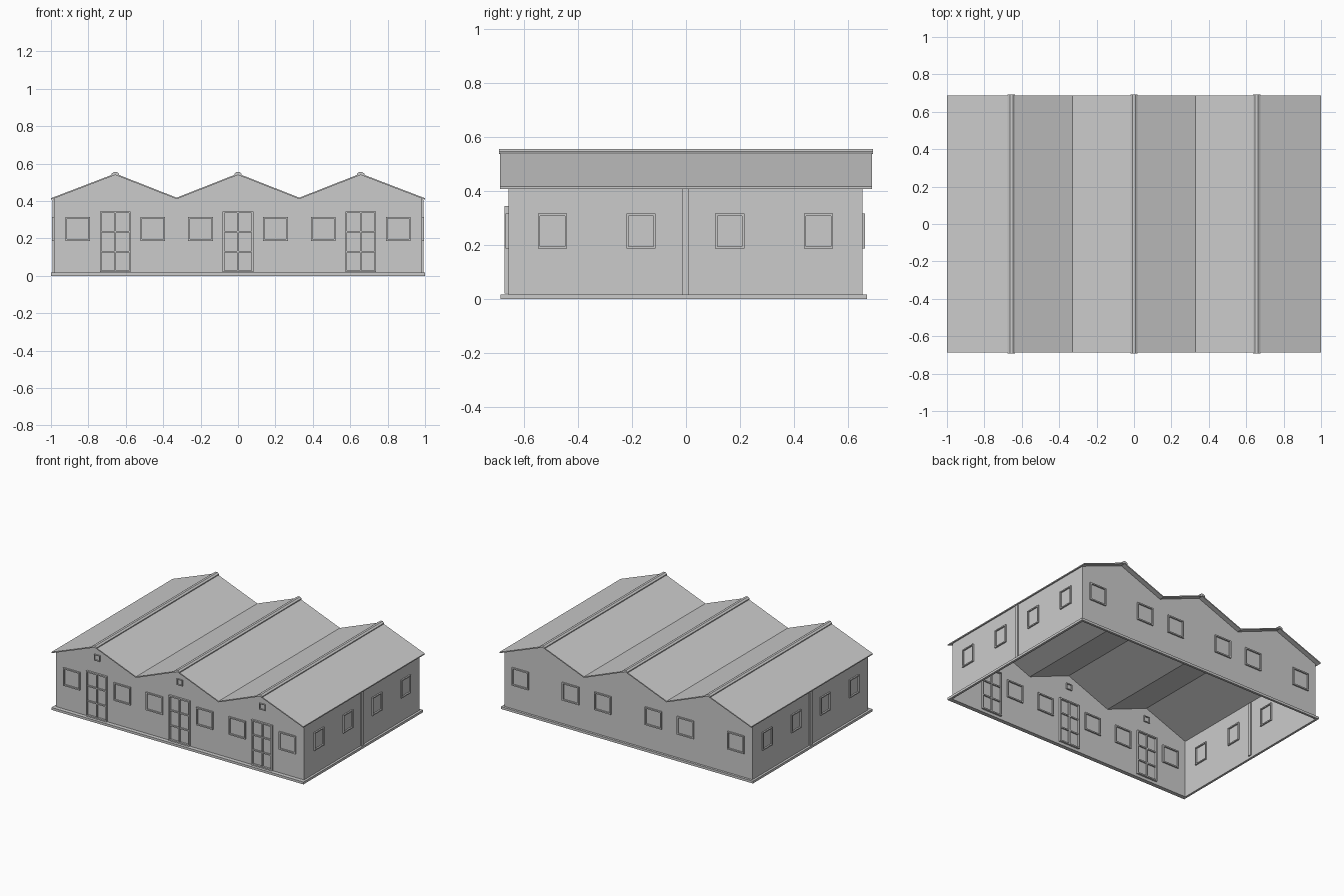
import bpy
import bmesh
from mathutils import Vector

cube = bpy.data.objects.get("Cube")
if cube:
    bpy.data.objects.remove(cube, do_unlink=True)

grey = bpy.data.materials.new("plain grey")
grey.use_nodes = True
COLOUR = (0.6, 0.6, 0.6, 1)
grey.diffuse_color = COLOUR
grey.node_tree.nodes["Principled BSDF"].inputs["Base Color"].default_value = COLOUR

WALL_X, FRONT_Y, BACK_Y = 0.984, -0.657, 0.653
BAY = 0.656
RIDGES = (-BAY, 0, BAY)
SIDE_MID = (FRONT_Y + BACK_Y) / 2


def finish(name, bm):
    mesh = bpy.data.meshes.new(name)
    bm.to_mesh(mesh)
    bm.free()
    mesh.materials.append(grey)
    obj = bpy.data.objects.new(name, mesh)
    bpy.context.collection.objects.link(obj)
    return obj


def box(bm, low, high):
    low, high = Vector(low), Vector(high)
    verts = bmesh.ops.create_cube(bm, size=1)["verts"]
    for v in verts:
        v.co = (low + high) / 2 + v.co * (high - low)


def sheet(name, points):
    bm = bmesh.new()
    bm.faces.new([bm.verts.new(p) for p in points])
    return finish(name, bm)


def extrude_y(name, profile, y0, y1):
    """Solid with an x-z profile running from front to back."""
    bm = bmesh.new()
    face = bm.faces.new([bm.verts.new((x, y0, z)) for x, z in profile])
    moved = bmesh.ops.extrude_face_region(bm, geom=[face])["geom"]
    for v in moved:
        if isinstance(v, bmesh.types.BMVert):
            v.co.y = y1
    bmesh.ops.recalc_face_normals(bm, faces=bm.faces)
    return finish(name, bm)


def frame(name, axis, plane, mid, width, z0, z1, bar, depth, columns=1, rows=1):
    """Bars around an opening, standing out on both faces of its wall."""
    bm = bmesh.new()
    u0, u1 = mid - width / 2, mid + width / 2

    def piece(a, b, c, d, t):
        if axis == "y":
            box(bm, (a, plane - t, c), (b, plane + t, d))
        else:
            box(bm, (plane - t, a, c), (plane + t, b, d))

    piece(u0, u0 + bar, z0, z1, depth)
    piece(u1 - bar, u1, z0, z1, depth)
    piece(u0 + bar, u1 - bar, z0, z0 + bar, depth)
    piece(u0 + bar, u1 - bar, z1 - bar, z1, depth)
    for i in range(1, columns):
        u = u0 + width * i / columns
        piece(u - bar / 2, u + bar / 2, z0 + bar, z1 - bar, depth * 0.7)
    for i in range(1, rows):
        z = z0 + (z1 - z0) * i / rows
        piece(u0 + bar, u1 - bar, z - bar / 2, z + bar / 2, depth * 0.65)
    return finish(name, bm)


# Roof: three joined gables
EAVE, VALLEY, PEAK, THICK = 0.415, 0.418, 0.547, 0.008
line = [(-1, EAVE)]
for x in RIDGES:
    line.append((x, PEAK))
    line.append((x + BAY / 2, VALLEY))
line[-1] = (1, EAVE)
extrude_y("roof", line + [(x, z - THICK) for x, z in reversed(line)], -0.688, 0.688)

# Ridge caps
cap = [(-0.02, 0.536), (-0.02, 0.546), (-0.008, 0.555)]
cap += [(-x, z) for x, z in reversed(cap)] + [(0, 0.543)]
for i, x in enumerate(RIDGES):
    extrude_y(f"ridge_cap_{i + 1}", [(x + px, z) for px, z in cap], -0.692, 0.692)

# Walls, open underneath
top = [(x, z - THICK / 2) for x, z in line]
top[0], top[-1] = (-WALL_X, EAVE), (WALL_X, EAVE)
outline = [(WALL_X, 0), (-WALL_X, 0)] + top
sheet("front_wall", [(x, FRONT_Y, z) for x, z in reversed(outline)])
sheet("back_wall", [(x, BACK_Y, z) for x, z in outline])
for side, s in (("left", 1), ("right", -1)):
    ends = (FRONT_Y, BACK_Y) if s > 0 else (BACK_Y, FRONT_Y)
    sheet(side + "_wall", [(s * WALL_X, ends[0], 0), (s * WALL_X, ends[1], 0),
                           (s * WALL_X, ends[1], EAVE), (s * WALL_X, ends[0], EAVE)])

# Plinth around the foot of the walls
bm = bmesh.new()
box(bm, (-1, -0.686, 0), (1, FRONT_Y, 0.017))
box(bm, (-1, BACK_Y, 0), (1, 0.669, 0.017))
for s in (-1, 1):
    xs = sorted((s, s * WALL_X))
    box(bm, (xs[0], FRONT_Y, 0), (xs[1], BACK_Y, 0.017))
finish("plinth", bm)

# Doors, vents and windows of the gabled walls
for i, x in enumerate(RIDGES):
    frame(f"front_door_{i + 1}", "y", FRONT_Y, x, 0.164, 0.02, 0.344, 0.009, 0.014, 2, 3)
    frame(f"front_vent_{i + 1}", "y", FRONT_Y, x, 0.046, 0.433, 0.477, 0.005, 0.008)
    for j, dx in enumerate((-0.2, 0.2)):
        for wall, y in (("front", FRONT_Y), ("back", BACK_Y)):
            frame(f"{wall}_window_{2 * i + j + 1}", "y", y, x + dx, 0.132,
                  0.187, 0.315, 0.009, 0.01)

# Windows and middle post of the side walls
for side, s in (("left", 1), ("right", -1)):
    for i in range(4):
        frame(f"{side}_window_{i + 1}", "x", s * WALL_X, SIDE_MID + (i - 1.5) * 0.328,
              0.108, 0.186, 0.315, 0.008, 0.01)
    bm = bmesh.new()
    box(bm, (s * WALL_X - 0.008, SIDE_MID - 0.013, 0.017),
        (s * WALL_X + 0.008, SIDE_MID + 0.013, 0.408))
    finish(side + "_post", bm)
